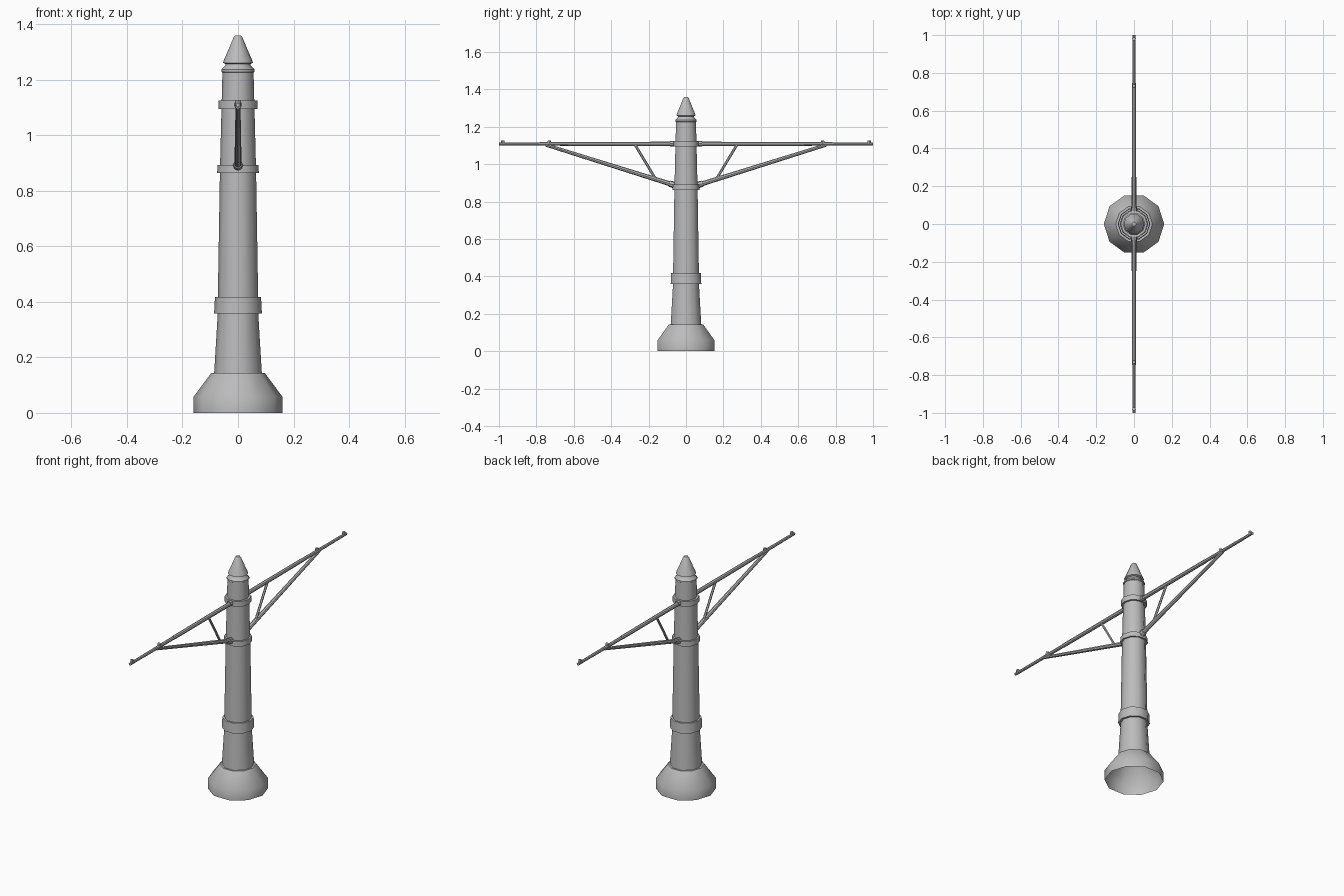
import bpy, bmesh, math
from mathutils import Vector

cube = bpy.data.objects.get("Cube")
if cube:
    bpy.data.objects.remove(cube)

SIDES = 10


def material(name, rgb):
    mat = bpy.data.materials.new(name)
    mat.use_nodes = True
    mat.diffuse_color = (*rgb, 1)
    mat.node_tree.nodes["Principled BSDF"].inputs["Base Color"].default_value = (*rgb, 1)
    return mat


grey = material("painted grey", (0.5, 0.5, 0.5))


def finish(name, bm):
    mesh = bpy.data.meshes.new(name)
    bmesh.ops.recalc_face_normals(bm, faces=bm.faces)
    bm.to_mesh(mesh)
    bm.free()
    mesh.materials.append(grey)
    obj = bpy.data.objects.new(name, mesh)
    bpy.context.collection.objects.link(obj)
    bpy.ops.object.select_all(action="DESELECT")
    obj.select_set(True)
    bpy.context.view_layer.objects.active = obj
    bpy.ops.object.shade_smooth_by_angle(angle=math.radians(40))
    return obj


def lathe(name, profile, cap_top=False):
    """Ten-sided turned part from (radius, height) points, open underneath."""
    bm = bmesh.new()
    rings = []
    for r, z in profile:
        angles = [math.tau * i / SIDES for i in range(SIDES)]
        rings.append([bm.verts.new((r * math.cos(a), r * math.sin(a), z)) for a in angles])
    for low, high in zip(rings, rings[1:]):
        for i in range(SIDES):
            j = (i + 1) % SIDES
            bm.faces.new((low[i], low[j], high[j], high[i]))
    if cap_top:
        bm.faces.new(rings[-1])
    return finish(name, bm)


def rod(name, start, end, r1, r2, sides=8):
    """Capped rod between two (y, z) points."""
    a, b = Vector((0, *start)), Vector((0, *end))
    bm = bmesh.new()
    bmesh.ops.create_cone(bm, cap_ends=True, segments=sides, radius1=r1, radius2=r2, depth=(b - a).length)
    turn = (b - a).to_track_quat("Z", "Y").to_matrix().to_4x4()
    turn.translation = (a + b) / 2
    bmesh.ops.transform(bm, matrix=turn, verts=bm.verts)
    return finish(name, bm)


# Pole: hollow foot, tapering shaft and pointed finial
lathe("foot", [(0.16, 0), (0.16, 0.058), (0.097, 0.143), (0.08, 0.143)])
lathe("lower_shaft", [(0.086, 0.14), (0.071, 0.39)])
lathe("upper_shaft", [(0.073, 0.39), (0.065, 0.875), (0.056, 1.228)])
lathe("neck", [(0.055, 1.225), (0.06, 1.228), (0.06, 1.236), (0.046, 1.25), (0.044, 1.256)])
lathe("finial", [(0.04, 1.254), (0.054, 1.26), (0.05, 1.272), (0.036, 1.304),
                 (0.016, 1.352), (0.011, 1.358)], cap_top=True)

# Raised bands around the shaft
for name, r1, r2, z1, z2 in (
    ("lower_band", 0.086, 0.083, 0.358, 0.417),
    ("middle_band", 0.075, 0.074, 0.863, 0.892),
    ("upper_band", 0.071, 0.071, 1.094, 1.125),
):
    lathe(name, [(r1 - 0.02, z1), (r1, z1), (r2, z2), (r2 - 0.02, z2)])

# Matching bracket arm on the front and back
for side, s in (("front", -1), ("back", 1)):
    rod(side + "_inner_beam", (s * 0.055, 1.108), (s * 0.6, 1.108), 0.012, 0.011)
    rod(side + "_outer_beam", (s * 0.6, 1.108), (s * 1.0, 1.108), 0.010, 0.008)
    rod(side + "_beam_socket", (s * 0.055, 1.11), (s * 0.085, 1.11), 0.015, 0.015)
    rod(side + "_strut", (s * 0.06, 0.887), (s * 0.75, 1.103), 0.013, 0.009)
    rod(side + "_strut_socket", (s * 0.055, 0.886), (s * 0.088, 0.896), 0.018, 0.017)
    rod(side + "_brace", (s * 0.165, 0.925), (s * 0.272, 1.103), 0.007, 0.007, 6)
    for part, y in (("inner", 0.73), ("outer", 0.98)):
        rod(side + "_" + part + "_stud", (s * y, 1.11), (s * y, 1.127), 0.01, 0.009)
